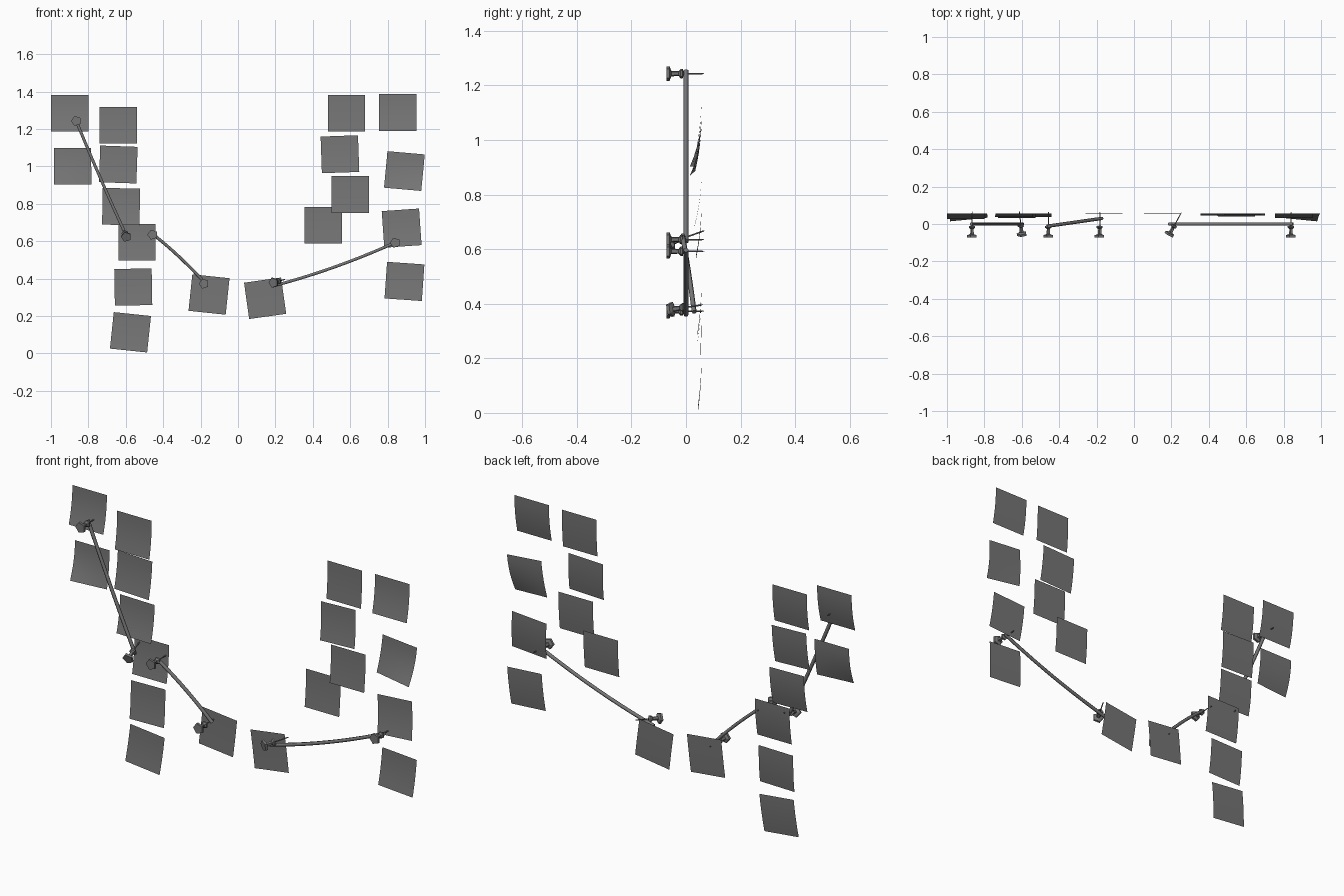
import bpy, bmesh, math
from mathutils import Vector, Matrix

if "Cube" in bpy.data.objects:
    bpy.data.objects.remove(bpy.data.objects["Cube"], do_unlink=True)


def material(name, grey):
    m = bpy.data.materials.new(name)
    m.use_nodes = True
    col = (grey, grey, grey, 1)
    m.diffuse_color = col
    m.node_tree.nodes["Principled BSDF"].inputs["Base Color"].default_value = col
    return m


grey = material("mid grey", 0.18)


def finish(bm, name):
    me = bpy.data.meshes.new(name)
    bm.to_mesh(me)
    bm.free()
    ob = bpy.data.objects.new(name, me)
    me.materials.append(grey)
    bpy.context.collection.objects.link(ob)
    return ob


# Paper note: a sheet stuck at its top edge, its bottom curling forward
def note(name, x, z, turn=0, curl=0.01, skew=0):
    bm = bmesh.new()
    bmesh.ops.create_grid(bm, x_segments=6, y_segments=6, size=0.1)
    rot = Matrix.Rotation(math.radians(turn), 3, 'Z')
    for v in bm.verts:
        drop = (0.1 - v.co.y) / 0.2
        side = 1 + skew * v.co.x / 0.1
        depth = 0.057 - curl * side * drop ** 2
        inward = skew * 0.15 * curl * drop ** 2
        p = rot @ Vector((v.co.x - inward, v.co.y * 0.98, 0))
        v.co = (x + p.x, depth, z + p.y)
    for f in bm.faces:
        f.smooth = True
    finish(bm, name)


# Push pin: five-sided lathe along an axis from head to needle tip
PIN = [(0, 0), (0.028, 0), (0.028, 0.012), (0.011, 0.018), (0.009, 0.045),
       (0.018, 0.052), (0.018, 0.06), (0.003, 0.064), (0.003, 0.13), (0, 0.14)]


def pin(name, head, tip):
    bm = bmesh.new()
    vs = [bm.verts.new((r, 0, h)) for r, h in PIN]
    es = [bm.edges.new(pair) for pair in zip(vs, vs[1:])]
    bmesh.ops.spin(bm, geom=vs + es, cent=(0, 0, 0), axis=(0, 0, 1),
                   angle=math.tau, steps=5, use_duplicate=False)
    bmesh.ops.remove_doubles(bm, verts=bm.verts, dist=0.0005)
    bmesh.ops.recalc_face_normals(bm, faces=bm.faces)
    ob = finish(bm, name)
    axis = Vector(tip) - Vector(head)
    ob.rotation_euler = axis.to_track_quat('Z', 'Y').to_euler()
    ob.location = head


# String: thin round cord sagging slightly between two pins
def cord(name, a, b, sag):
    cu = bpy.data.curves.new(name, 'CURVE')
    cu.dimensions = '3D'
    cu.bevel_depth = 0.009
    cu.bevel_resolution = 1
    cu.use_fill_caps = True
    sp = cu.splines.new('POLY')
    steps = 10
    sp.points.add(steps)
    for i, p in enumerate(sp.points):
        t = i / steps
        q = Vector(a).lerp(Vector(b), t)
        p.co = (q.x, q.y, q.z - sag * 4 * t * (1 - t), 1)
    cu.materials.append(grey)
    bpy.context.collection.objects.link(bpy.data.objects.new(name, cu))


# Notes: x, z, turn, curl, skew
right_notes = [
    (-0.90, 1.285, 0, 0.03, 0), (-0.64, 1.22, 0, 0.02, 0),
    (-0.64, 1.01, -2, 0.02, 0), (-0.885, 1.0, 0, 0.033, -0.3),
    (-0.625, 0.785, -1, 0.025, 0), (-0.54, 0.595, 0, 0.02, 0),
    (-0.56, 0.355, 1, 0.015, 0), (-0.575, 0.113, -6, 0.013, 0),
    (-0.155, 0.315, -6, 0.004, 0)]
left_notes = [
    (0.145, 0.295, 8, 0.004, 0), (0.455, 0.685, 0, 0.012, 0),
    (0.60, 0.85, 0, 0.012, 0), (0.545, 1.065, 2, 0.018, 0),
    (0.58, 1.285, 0, 0.01, 0), (0.855, 1.288, 0, 0.024, 0),
    (0.89, 0.975, -5, 0.033, 0.3), (0.875, 0.67, 4, 0.02, 0),
    (0.89, 0.385, -4, 0.015, 0)]
for side, rows in (("right", right_notes), ("left", left_notes)):
    for i, row in enumerate(rows, 1):
        note(f"{side}_note_{i}", *row)

# Straight pins
for i, (x, z) in enumerate([(-0.865, 1.243), (-0.457, 0.635),
                            (-0.182, 0.373), (0.84, 0.592)], 1):
    pin(f"straight_pin_{i}", (x, -0.072, z), (x, 0.07, z))

# Tilted pins
pin("tilted_pin_right", (-0.598, -0.06, 0.622), (-0.612, 0.06, 0.665))
pin("tilted_pin_left", (0.188, -0.06, 0.378), (0.25, 0.055, 0.395))

# Strings
cord("upper_right_string", (-0.87, 0, 1.255), (-0.595, 0, 0.625), 0.01)
cord("lower_right_string", (-0.465, -0.012, 0.645), (-0.17, 0.03, 0.37), -0.012)
cord("left_string", (0.185, 0, 0.36), (0.85, 0, 0.597), 0.016)
